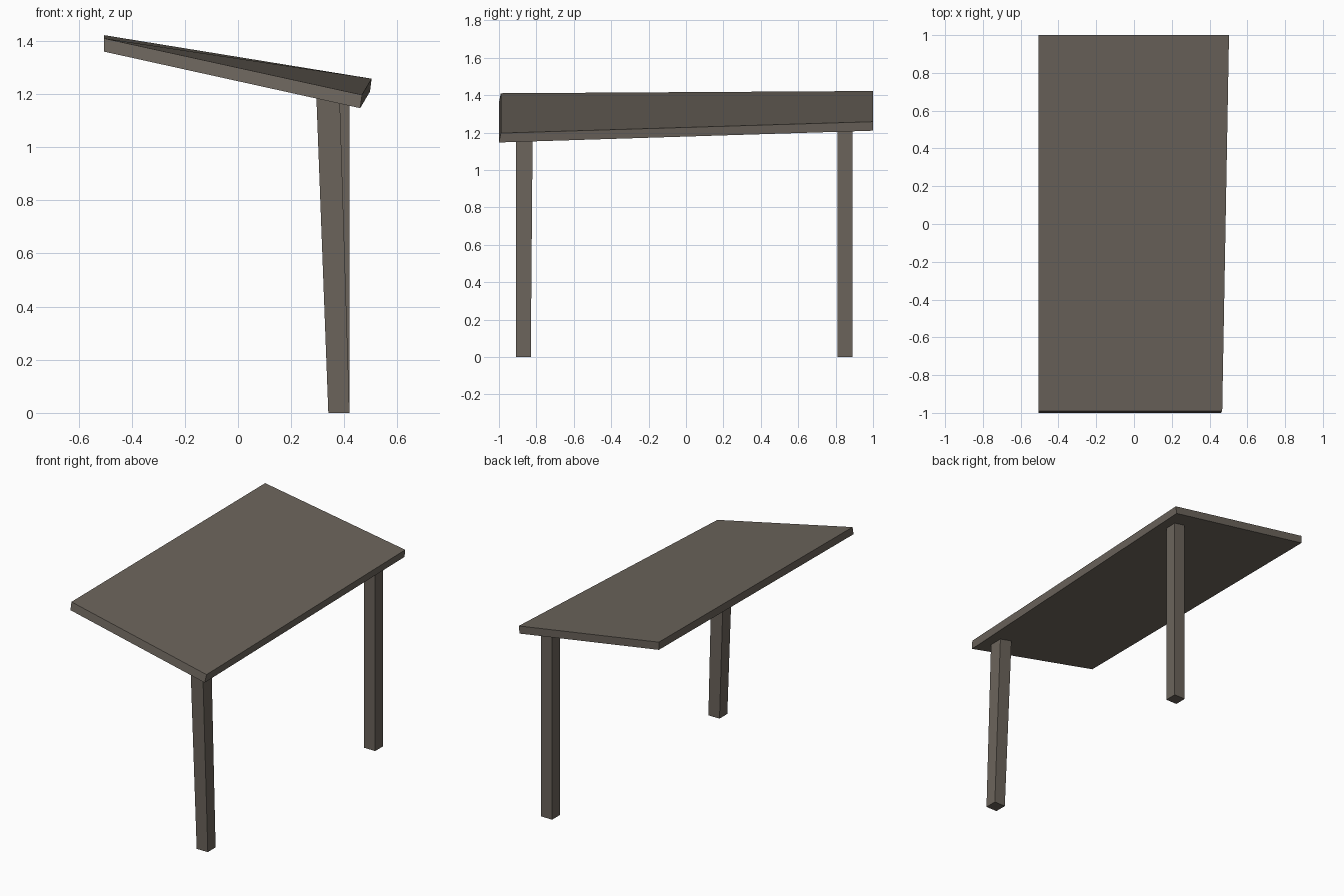
import bpy, bmesh

if "Cube" in bpy.data.objects:
    bpy.data.objects.remove(bpy.data.objects["Cube"])

wood = bpy.data.materials.new("weathered grey brown wood")
wood.diffuse_color = (0.147, 0.127, 0.105, 1)
wood.use_nodes = True
wood.node_tree.nodes["Principled BSDF"].inputs["Base Color"].default_value = wood.diffuse_color


def prism(name, bottom, top):
    """Six-sided block from four bottom and four matching top corners."""
    bm = bmesh.new()
    lo = [bm.verts.new(p) for p in bottom]
    hi = [bm.verts.new(p) for p in top]
    bm.faces.new(lo[::-1])
    bm.faces.new(hi)
    for i in range(4):
        j = (i + 1) % 4
        bm.faces.new((lo[i], lo[j], hi[j], hi[i]))
    bmesh.ops.recalc_face_normals(bm, faces=bm.faces)
    mesh = bpy.data.meshes.new(name)
    bm.to_mesh(mesh)
    bm.free()
    mesh.materials.append(wood)
    obj = bpy.data.objects.new(name, mesh)
    bpy.context.collection.objects.link(obj)
    return obj


def rect(x0, x1, y0, y1, z):
    return [(x0, y0, z), (x1, y0, z), (x1, y1, z), (x0, y1, z)]


# Sloping, slightly warped roof slab
roof_bottom = [(-0.505, -1.0, 1.36), (0.460, -1.0, 1.147),
               (0.497, 1.0, 1.21), (-0.505, 1.0, 1.372)]
roof_top = [(-0.505, -0.99, 1.41), (0.467, -0.99, 1.197),
            (0.503, 1.0, 1.258), (-0.505, 1.0, 1.422)]
prism("roof_slab", roof_bottom, roof_top)

# Posts, their tops ending inside the slab: the front one leans, the back one is upright
prism("front_post", rect(0.34, 0.42, -0.91, -0.83, 0),
      rect(0.295, 0.383, -0.91, -0.82, 1.19))
prism("back_post", rect(0.34, 0.42, 0.81, 0.89, 0),
      rect(0.34, 0.42, 0.81, 0.89, 1.24))
